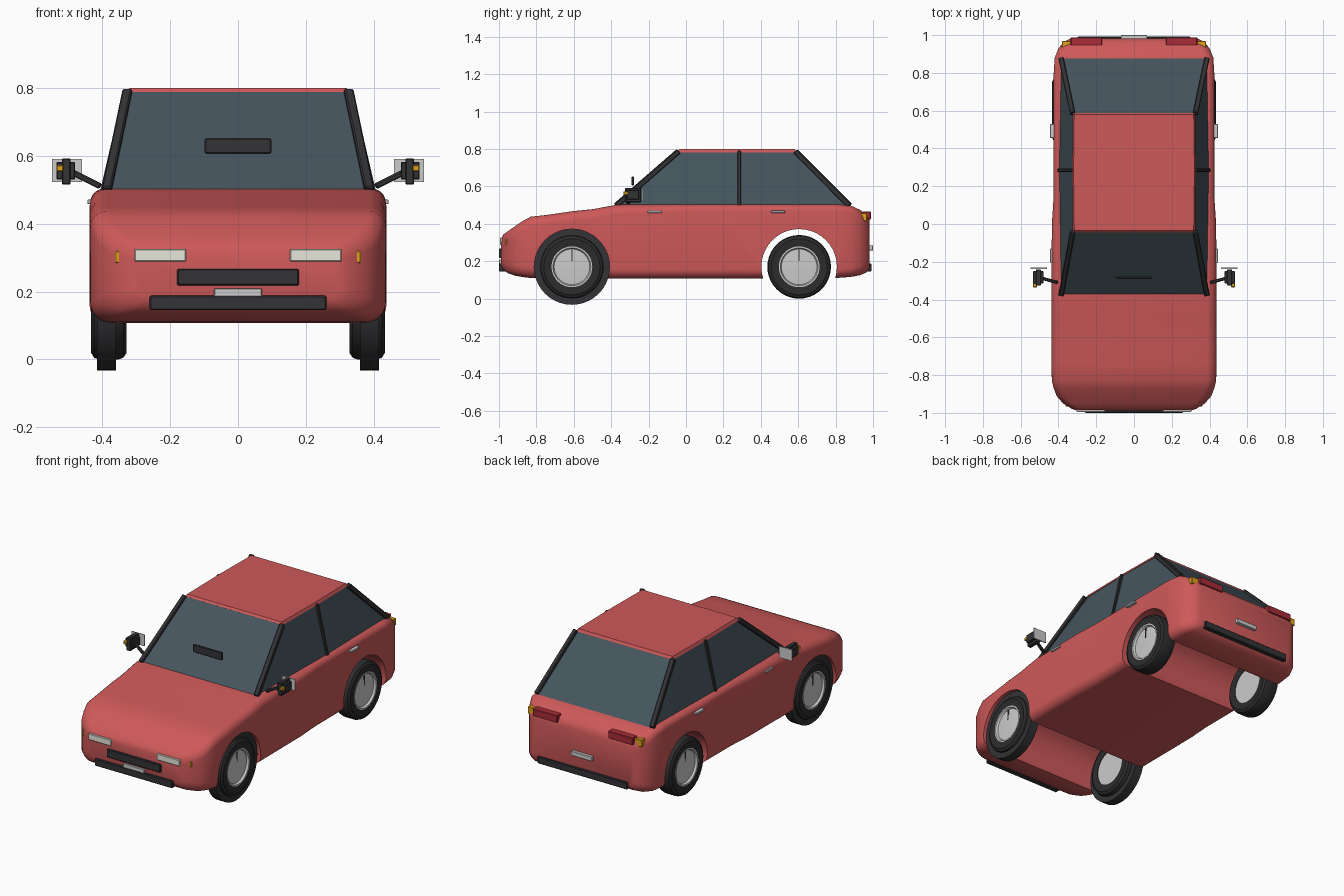
import bpy, bmesh, math
from mathutils import Vector, Matrix

if "Cube" in bpy.data.objects:
    bpy.data.objects.remove(bpy.data.objects["Cube"])


def mat(name, r, g, b):
    m = bpy.data.materials.new(name)
    m.diffuse_color = (r, g, b, 1)
    m.use_nodes = True
    m.node_tree.nodes["Principled BSDF"].inputs["Base Color"].default_value = m.diffuse_color
    return m


RED = mat("red_paint", 0.62, 0.1, 0.1)
GLASS = mat("tinted_glass", 0.06, 0.09, 0.11)
DARK = mat("dark_trim", 0.033, 0.033, 0.037)
TYRE = mat("rubber", 0.025, 0.025, 0.025)
LIGHT = mat("lamp_white", 0.8, 0.8, 0.72)
SILVER = mat("silver", 0.55, 0.55, 0.57)
ORANGE = mat("amber", 0.75, 0.37, 0.01)
TAIL = mat("tail_red", 0.4, 0.025, 0.04)


def finish(ob, angle=35):
    ob.data.shade_smooth()
    ob.data.set_sharp_from_angle(angle=math.radians(angle))


def make(name, bm, material, angle=35):
    bmesh.ops.recalc_face_normals(bm, faces=bm.faces)
    me = bpy.data.meshes.new(name)
    bm.to_mesh(me)
    bm.free()
    ob = bpy.data.objects.new(name, me)
    bpy.context.collection.objects.link(ob)
    me.materials.append(material)
    finish(ob, angle)
    return ob


def loft(name, rings, material, closed=False, angle=35):
    bm = bmesh.new()
    rows = [[bm.verts.new(p) for p in ring] for ring in rings]
    n = len(rows[0])
    pairs = list(zip(rows, rows[1:])) + ([(rows[-1], rows[0])] if closed else [])
    for a, b in pairs:
        for i in range(n):
            j = (i + 1) % n
            bm.faces.new((a[i], a[j], b[j], b[i]))
    if not closed:
        bm.faces.new(rows[0])
        bm.faces.new(rows[-1])
    return make(name, bm, material, angle)


def box(name, x, y, z, material, bevel=0.004):
    bm = bmesh.new()
    bmesh.ops.create_cube(bm, size=1)
    for v in bm.verts:
        v.co = Vector([(r[0] + r[1]) / 2 + c * (r[1] - r[0]) for r, c in zip((x, y, z), v.co)])
    if bevel:
        bmesh.ops.bevel(bm, geom=bm.edges[:], offset=bevel, segments=1, affect='EDGES')
    return make(name, bm, material, 20)


def side_box(name, s, x, y, z, material, bevel=0.003):
    return box(name, sorted((s * x[0], s * x[1])), y, z, material, bevel)


def bar(name, a, b, w, h, material):
    a, b = Vector(a), Vector(b)
    bm = bmesh.new()
    bmesh.ops.create_cube(bm, size=1)
    bmesh.ops.scale(bm, vec=(w, h, (b - a).length), verts=bm.verts)
    bmesh.ops.bevel(bm, geom=bm.edges[:], offset=0.004, segments=1, affect='EDGES')
    q = (b - a).to_track_quat('Z', 'Y').to_matrix().to_4x4()
    bm.transform(Matrix.Translation((a + b) / 2) @ q)
    return make(name, bm, material, 20)


def lathe(name, profile, centre, s, material, closed=False, n=40):
    # profile of (x, radius) points turned about the axle
    rings = [[(s * x, centre[0] + r * math.cos(2 * math.pi * i / n),
               centre[1] + r * math.sin(2 * math.pi * i / n)) for i in range(n)] for x, r in profile]
    return loft(name, rings, material, closed)


def section(y, w, zb, zt, rb, rt):
    pts = []
    for sx, z, r, a0 in ((1, zt - rt, rt, 0), (-1, zt - rt, rt, 90), (-1, zb + rb, rb, 180), (1, zb + rb, rb, 270)):
        for k in range(7):
            a = math.radians(a0 + 15 * k)
            pts.append((sx * (w - r) + r * math.cos(a), y, z + r * math.sin(a)))
    return pts


# lower body: cross-sections from nose to tail
stations = [
    (-0.988, 0.30, 0.180, 0.320, 0.04, 0.03), (-0.978, 0.33, 0.155, 0.342, 0.05, 0.04),
    (-0.95, 0.375, 0.135, 0.362, 0.06, 0.05), (-0.91, 0.41, 0.122, 0.390, 0.06, 0.05),
    (-0.87, 0.425, 0.115, 0.417, 0.06, 0.05), (-0.83, 0.435, 0.11, 0.438, 0.06, 0.05),
    (-0.74, 0.437, 0.108, 0.448, 0.05, 0.05), (-0.60, 0.437, 0.108, 0.468, 0.05, 0.05),
    (-0.50, 0.437, 0.108, 0.478, 0.05, 0.05), (-0.37, 0.437, 0.108, 0.502, 0.05, 0.05),
    (0.0, 0.435, 0.108, 0.503, 0.05, 0.04), (0.15, 0.425, 0.108, 0.503, 0.05, 0.035),
    (0.80, 0.425, 0.11, 0.503, 0.05, 0.035), (0.88, 0.42, 0.116, 0.498, 0.05, 0.04),
    (0.93, 0.40, 0.125, 0.475, 0.05, 0.05), (0.965, 0.37, 0.14, 0.45, 0.05, 0.05),
    (0.982, 0.335, 0.165, 0.42, 0.04, 0.04)]
body = loft("body", [section(*s) for s in stations], RED)

# wheel arches cut straight through the body
AXLES = {"front": (-0.61, 0.17), "rear": (0.605, 0.17)}
for end, c in AXLES.items():
    cutter = lathe("arch_cutter", [(-0.6, 0.202), (0.6, 0.202)], c, 1, RED)
    cutter.hide_render = True
    mod = body.modifiers.new("arch", 'BOOLEAN')
    mod.operation, mod.solver, mod.object = 'DIFFERENCE', 'EXACT', cutter
    bpy.context.view_layer.objects.active = body
    bpy.ops.object.modifier_apply(modifier=mod.name)
    bpy.data.objects.remove(cutter)
finish(body)

# glasshouse and roof
def cabin_ring(z, xs, ys):
    right = [(x, y, z) for x, y in zip(xs, ys)]
    return right + [(-x, y, z) for x, y, z in reversed(right)]

loft("windows", [cabin_ring(0.49, (0.388, 0.398, 0.388), (-0.385, 0.285, 0.885)),
                 cabin_ring(0.788, (0.318, 0.325, 0.318), (-0.045, 0.285, 0.585))], GLASS, angle=10)
loft("roof", [cabin_ring(0.782, (0.324, 0.328, 0.324), (-0.05, 0.285, 0.59)),
              cabin_ring(0.799, (0.316, 0.32, 0.316), (-0.035, 0.285, 0.58))], RED, angle=10)

for s, side in ((1, "right"), (-1, "left")):
    # pillars
    bar(f"front_pillar_{side}", (s * 0.386, -0.375, 0.497), (s * 0.325, -0.04, 0.788), 0.028, 0.028, DARK)
    bar(f"middle_pillar_{side}", (s * 0.396, 0.285, 0.495), (s * 0.328, 0.285, 0.79), 0.02, 0.02, DARK)
    bar(f"rear_pillar_{side}", (s * 0.386, 0.875, 0.497), (s * 0.325, 0.585, 0.788), 0.028, 0.028, DARK)

    # wheels
    for end, c in AXLES.items():
        lathe(f"{end}_tyre_{side}", [(0.332, 0.108), (0.328, 0.15), (0.338, 0.165), (0.352, 0.17), (0.41, 0.17),
              (0.424, 0.165), (0.433, 0.15), (0.429, 0.108)], c, s, TYRE, closed=True)
        lathe(f"{end}_rim_{side}", [(0.335, 0.109), (0.430, 0.109), (0.430, 0.101), (0.418, 0.095),
              (0.422, 0.03)], c, s, SILVER)
        side_box(f"{end}_rim_slot_{side}", s, (0.415, 0.423), (c[0] - 0.003, c[0] + 0.003),
                 (0.20, 0.262), DARK, 0)
    # front wheel well lining
    lathe(f"arch_lining_{side}", [(0.36, 0.16), (0.36, 0.203), (0.415, 0.203), (0.415, 0.16)],
          AXLES["front"], s, DARK, closed=True)

    # lamps
    side_box(f"headlight_{side}", s, (0.153, 0.305), (-0.995, -0.96), (0.288, 0.326), LIGHT)
    side_box(f"front_indicator_{side}", s, (0.343, 0.362), (-0.965, -0.935), (0.284, 0.32), ORANGE)
    side_box(f"tail_lamp_{side}", s, (0.17, 0.335), (0.945, 0.988), (0.422, 0.465), TAIL)
    side_box(f"rear_indicator_{side}", s, (0.33, 0.382), (0.92, 0.968), (0.415, 0.458), ORANGE)

    # door mirrors
    bar(f"mirror_arm_{side}", (s * 0.405, -0.31, 0.51), (s * 0.495, -0.285, 0.555), 0.017, 0.017, DARK)
    side_box(f"mirror_housing_{side}", s, (0.48, 0.535), (-0.315, -0.25), (0.53, 0.582), DARK)
    side_box(f"mirror_bracket_{side}", s, (0.493, 0.519), (-0.325, -0.24), (0.515, 0.592), DARK)
    side_box(f"mirror_indicator_{side}", s, (0.514, 0.535), (-0.335, -0.31), (0.553, 0.573), ORANGE)
    side_box(f"mirror_plate_{side}", s, (0.46, 0.548), (-0.237, -0.231), (0.522, 0.59), SILVER, 0)

    # door handles
    for end, y in (("front", -0.168), ("rear", 0.492)):
        side_box(f"{end}_door_handle_{side}", s, (0.415, 0.444), (y - 0.037, y + 0.037),
                 (0.458, 0.471), SILVER, 0.002)

# centre trim
box("rear_view_mirror", (-0.098, 0.098), (-0.292, -0.278), (0.605, 0.652), DARK)
box("grille", (-0.18, 0.18), (-1.0, -0.97), (0.218, 0.267), DARK)
box("front_bumper", (-0.26, 0.26), (-1.0, -0.955), (0.145, 0.188), DARK)
box("front_plate", (-0.07, 0.07), (-0.999, -0.975), (0.185, 0.209), SILVER, 0.002)
box("rear_bumper", (-0.30, 0.30), (0.95, 0.992), (0.145, 0.188), DARK)
box("rear_plate", (-0.07, 0.07), (0.975, 1.0), (0.258, 0.285), SILVER, 0.002)
